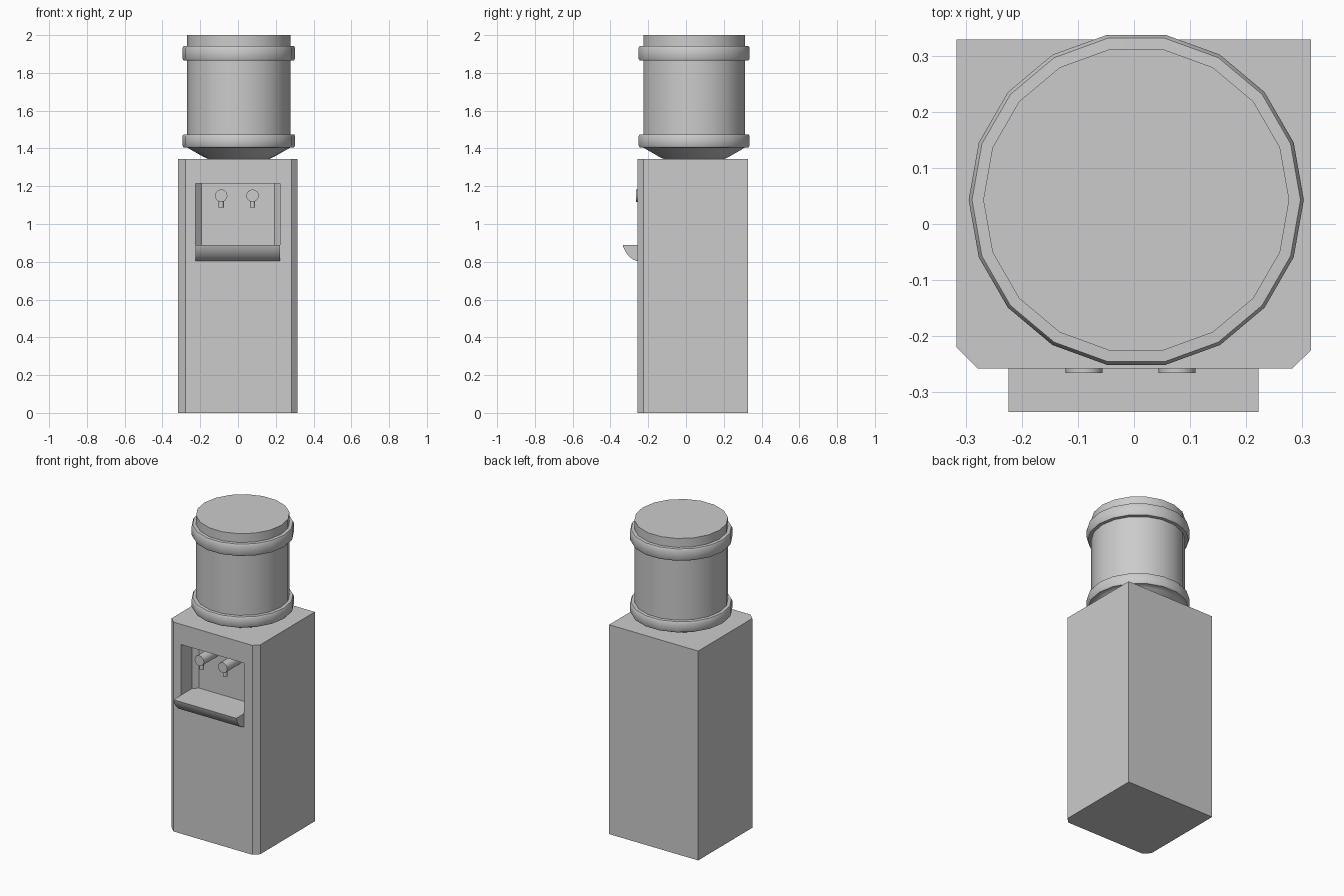
import bpy, bmesh, math
from mathutils import Matrix, Vector

if "Cube" in bpy.data.objects:
    bpy.data.objects.remove(bpy.data.objects["Cube"])


def finish(name, bm, smooth=False):
    bmesh.ops.recalc_face_normals(bm, faces=bm.faces[:])
    mesh = bpy.data.meshes.new(name)
    bm.to_mesh(mesh)
    bm.free()
    obj = bpy.data.objects.new(name, mesh)
    bpy.context.collection.objects.link(obj)
    bpy.ops.object.select_all(action='DESELECT')
    bpy.context.view_layer.objects.active = obj
    obj.select_set(True)
    if smooth:
        bpy.ops.object.shade_smooth_by_angle(angle=math.radians(31))
    return obj


def prism(name, points, offset, smooth=False):
    bm = bmesh.new()
    face = bm.faces.new([bm.verts.new(p) for p in points])
    ext = bmesh.ops.extrude_face_region(bm, geom=[face], use_keep_orig=True)
    verts = [g for g in ext['geom'] if isinstance(g, bmesh.types.BMVert)]
    bmesh.ops.translate(bm, verts=verts, vec=Vector(offset))
    return finish(name, bm, smooth)


def cylinder(name, radius, depth, sides, matrix):
    bm = bmesh.new()
    bmesh.ops.create_cone(bm, cap_ends=True, segments=sides, radius1=radius,
                          radius2=radius, depth=depth, matrix=matrix)
    return finish(name, bm, True)


def lathe(name, profile, sides, centre):
    bm = bmesh.new()
    rings = []
    for r, z in profile:
        rings.append([bm.verts.new((centre[0] + r * math.cos(2 * math.pi * i / sides),
                                    centre[1] + r * math.sin(2 * math.pi * i / sides), z))
                      for i in range(sides)])
    for a, b in zip(rings, rings[1:]):
        for i in range(sides):
            j = (i + 1) % sides
            bm.faces.new((a[i], a[j], b[j], b[i]))
    bm.faces.new(rings[0])
    bm.faces.new(rings[-1])
    return finish(name, bm, True)


FRONT, BACK, TOP = -0.258, 0.329, 1.345
REC_BACK, REC_FLOOR, REC_TOP = -0.118, 0.89, 1.215

# Recess cutter with chamfered back corners
cutter = prism("recess_cutter", [
    (-0.224, -0.40, REC_FLOOR), (0.222, -0.40, REC_FLOOR),
    (0.222, REC_BACK - 0.03, REC_FLOOR), (0.192, REC_BACK, REC_FLOOR),
    (-0.194, REC_BACK, REC_FLOOR), (-0.224, REC_BACK - 0.03, REC_FLOOR)],
    (0, 0, REC_TOP - REC_FLOOR))
cutter.hide_render = True

# Cabinet with chamfered front corners
cabinet = prism("cabinet", [
    (-0.317, BACK, 0), (-0.317, -0.22, 0), (-0.279, FRONT, 0),
    (0.282, FRONT, 0), (0.316, -0.225, 0), (0.316, BACK, 0)], (0, 0, TOP))
cut = cabinet.modifiers.new("recess", 'BOOLEAN')
cut.operation = 'DIFFERENCE'
cut.solver = 'EXACT'
cut.object = cutter
bpy.ops.object.modifier_apply(modifier=cut.name)
bpy.data.objects.remove(cutter)

# Rounded drip tray
tray = [(-0.224, FRONT, REC_FLOOR), (-0.224, -0.335, REC_FLOOR)]
tray += [(-0.224, y, z) for y, z in
         [(-0.331, 0.875), (-0.319, 0.851), (-0.303, 0.830), (-0.283, 0.813), (FRONT, 0.803)]]
prism("drip_tray", tray, (0.446, 0, 0), True)

# Two taps with spouts
for side, x in (("left", -0.089), ("right", 0.077)):
    y0, y1 = -0.266, REC_BACK + 0.005
    cylinder(side + "_tap", 0.033, y1 - y0, 16,
             Matrix.Translation((x, (y0 + y1) / 2, 1.15)) @ Matrix.Rotation(math.pi / 2, 4, 'X'))
    cylinder(side + "_spout", 0.014, 0.05, 12, Matrix.Translation((x, -0.24, 1.112)))

# Water bottle with two raised bands
R, BAND = 0.273, 0.299


def band(z0, z1):
    return [(R, z0), (BAND - 0.006, z0 + 0.001), (BAND, z0 + 0.012),
            (BAND, z1 - 0.012), (BAND - 0.006, z1 - 0.001), (R, z1)]


profile = [(0.165, TOP), (0.19, 1.357), (0.262, 1.398)]
profile += band(1.405, 1.475) + band(1.865, 1.943) + [(R, 2.0)]
lathe("water_bottle", profile, 18, (0.004, 0.043))
